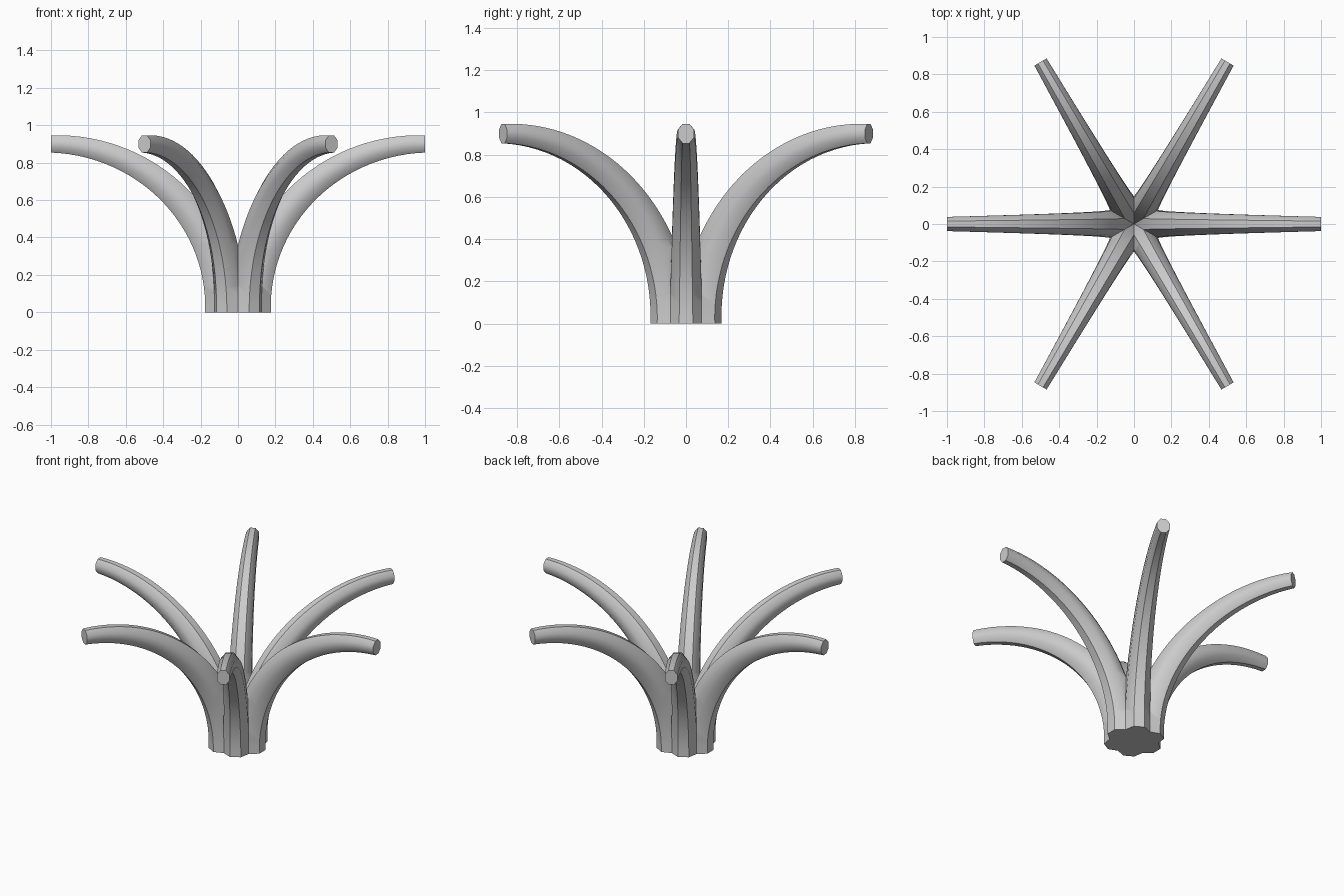
import bpy, bmesh, math
from mathutils import Vector, Matrix

if "Cube" in bpy.data.objects:
    bpy.data.objects.remove(bpy.data.objects["Cube"])

SIDES, RINGS = 8, 28
START, REACH, RISE = 0.08, 1.0, 0.90      # centre line: quarter ellipse

grey = bpy.data.materials.new("light grey")
grey.diffuse_color = (0.6, 0.6, 0.6, 1)
grey.use_nodes = True
grey.node_tree.nodes["Principled BSDF"].inputs["Base Color"].default_value = grey.diffuse_color


def make_branch(name, azimuth):
    bm = bmesh.new()
    rings = []
    for i in range(RINGS + 1):
        t = i / RINGS
        a = t * math.pi / 2
        centre = Vector((REACH - (REACH - START) * math.cos(a), 0, RISE * math.sin(a)))
        tangent = Vector(((REACH - START) * math.sin(a), 0, RISE * math.cos(a))).normalized()
        normal = Vector((tangent.z, 0, -tangent.x))
        deep = 0.096 + (0.046 - 0.096) * t        # tapering oval section
        wide = 0.085 + (0.041 - 0.085) * t
        k = 1 / math.cos(math.pi / SIDES)
        ring = []
        for j in range(SIDES):
            b = 2 * math.pi * (j + 0.5) / SIDES
            ring.append(bm.verts.new(centre + normal * (deep * k * math.cos(b))
                                     + Vector((0, wide * math.sin(b), 0))))
        rings.append(ring)
    for r0, r1 in zip(rings, rings[1:]):
        for j in range(SIDES):
            n = (j + 1) % SIDES
            bm.faces.new((r0[j], r0[n], r1[n], r1[j]))
    bm.faces.new(rings[0][::-1])
    bm.faces.new(rings[-1])
    # trim to a 60 degree wedge so that neighbouring branches meet in a crease
    for s in (1, -1):
        bmesh.ops.bisect_plane(bm, geom=bm.verts[:] + bm.edges[:] + bm.faces[:],
                               plane_co=(0, 0, 0), clear_outer=True,
                               plane_no=(-0.5, s * math.cos(math.radians(30)), 0))
    bmesh.ops.recalc_face_normals(bm, faces=bm.faces[:])
    bm.transform(Matrix.Rotation(azimuth, 4, 'Z'))
    me = bpy.data.meshes.new(name)
    bm.to_mesh(me)
    bm.free()
    me.materials.append(grey)
    ob = bpy.data.objects.new(name, me)
    bpy.context.collection.objects.link(ob)
    bpy.ops.object.select_all(action='DESELECT')
    ob.select_set(True)
    bpy.context.view_layer.objects.active = ob
    bpy.ops.object.shade_smooth_by_angle(angle=math.radians(50))


# six branches around the trunk axis
for n in range(6):
    make_branch(f"branch_{n + 1}", n * math.pi / 3)
